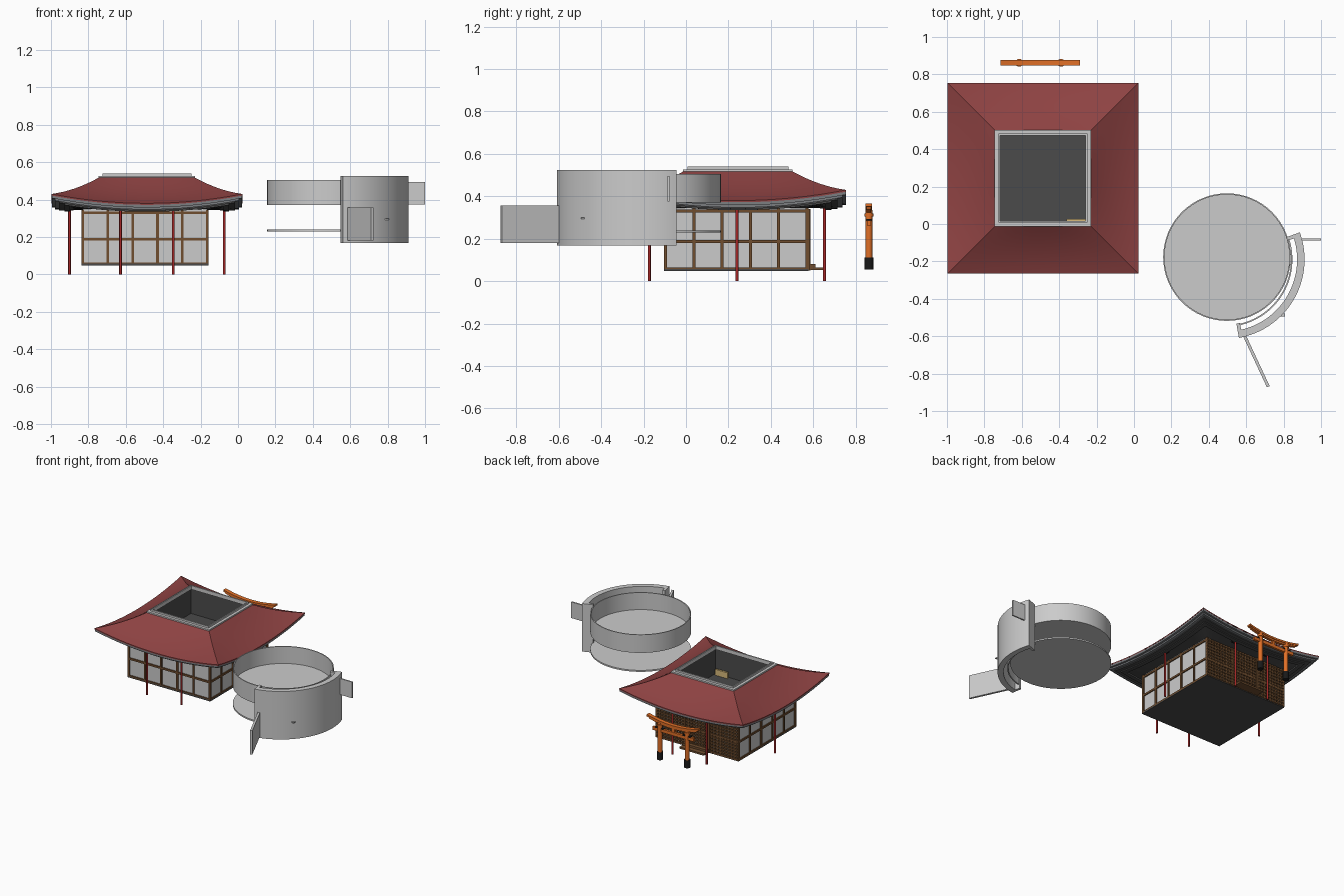
import bpy, bmesh
from math import sin, cos, radians, pi
from mathutils import Vector, Matrix

if "Cube" in bpy.data.objects:
    bpy.data.objects.remove(bpy.data.objects["Cube"])


def mat(name, *rgb):
    m = bpy.data.materials.new(name)
    m.diffuse_color = (*rgb, 1)
    m.use_nodes = True
    m.node_tree.nodes["Principled BSDF"].inputs["Base Color"].default_value = m.diffuse_color
    return m


RED = mat("roof_red", .27, .055, .055)
POST = mat("post_red", .38, .02, .02)
BROWN = mat("wood_brown", .16, .075, .028)
DARK = mat("dark_grey", .07, .07, .07)
BLACK = mat("black", .01, .01, .01)
ORANGE = mat("gate_orange", .75, .16, .02)
TAN = mat("tan", .7, .5, .2)
EAVE = mat("eave_grey", .2, .21, .22)


def finish(name, bm, m=None, smooth=False):
    bmesh.ops.recalc_face_normals(bm, faces=bm.faces)
    me = bpy.data.meshes.new(name)
    bm.to_mesh(me)
    bm.free()
    ob = bpy.data.objects.new(name, me)
    bpy.context.collection.objects.link(ob)
    if m:
        me.materials.append(m)
    if smooth:
        bpy.ops.object.select_all(action='DESELECT')
        ob.select_set(True)
        bpy.context.view_layer.objects.active = ob
        bpy.ops.object.shade_smooth_by_angle(angle=radians(35))
    return ob


def boxes(name, items, m=None):
    """items: (x0, x1, y0, y1, z0, z1)"""
    bm = bmesh.new()
    for x0, x1, y0, y1, z0, z1 in items:
        mx = (Matrix.Translation(((x0 + x1) / 2, (y0 + y1) / 2, (z0 + z1) / 2))
              @ Matrix.Diagonal((x1 - x0, y1 - y0, z1 - z0, 1)))
        bmesh.ops.create_cube(bm, size=1, matrix=mx)
    return finish(name, bm, m)


def rods(name, items, m=None, seg=16):
    """items: (x, y, z0, z1, radius)"""
    bm = bmesh.new()
    for x, y, z0, z1, r in items:
        bmesh.ops.create_cone(bm, cap_ends=True, segments=seg, radius1=r, radius2=r, depth=z1 - z0,
                              matrix=Matrix.Translation((x, y, (z0 + z1) / 2)))
    return finish(name, bm, m, True)


def square_loft(name, c, profile, m=None, n=16, closed=False):
    """profile: (half width, z at mid side, corner lift)"""
    bm = bmesh.new()
    rings = []
    for h, z, lift in profile:
        ring = []
        for k in range(4):
            rot = Matrix.Rotation(k * pi / 2, 3, 'Z')
            for i in range(n):
                s = -1 + 2 * i / n
                p = rot @ Vector((h * s, -h, z + lift * s * s))
                ring.append(bm.verts.new(p + Vector((*c, 0))))
        rings.append(ring)
    pairs = list(zip(rings, rings[1:])) + ([(rings[-1], rings[0])] if closed else [])
    for a, b in pairs:
        for i in range(4 * n):
            j = (i + 1) % (4 * n)
            bm.faces.new((a[i], a[j], b[j], b[i]))
    return finish(name, bm, m, True)


def arc_band(name, c, profile, a0, a1, n, m=None):
    """sweep a closed (radius, z) section around a vertical axis"""
    bm = bmesh.new()
    full = abs(a1 - a0) >= 360
    secs = []
    for i in range(n if full else n + 1):
        a = radians(a0 + (a1 - a0) * i / n)
        secs.append([bm.verts.new((c[0] + r * cos(a), c[1] + r * sin(a), z)) for r, z in profile])
    k = len(profile)
    for i in range(n):
        a, b = secs[i], secs[(i + 1) % len(secs)]
        for j in range(k):
            bm.faces.new((a[j], a[(j + 1) % k], b[(j + 1) % k], b[j]))
    if not full:
        bm.faces.new(secs[0])
        bm.faces.new(secs[-1])
    return finish(name, bm, m, True)


def rect(r0, r1, z0, z1):
    return [(r0, z0), (r1, z0), (r1, z1), (r0, z1)]


# ---- Pavilion roof: concave shell with lifted corners
C = (-.487, .245)
prof = []
for i in range(9):
    t = i / 8
    prof.append((.258 + .252 * t, .517 - .19 * t + .053 * t * t, .05 * t))
square_loft("roof", C, prof + [(.51, .372, .05)], RED)
square_loft("eave_layers", C, [(.508, .373, .05), (.508, .358, .05), (.492, .358, .048), (.492, .347, .048),
                               (.47, .347, .045)], EAVE)
square_loft("soffit", C, [(.47, .349, .045), (.47, .341, .043), (.44, .341, .038), (.44, .335, .036),
                          (.41, .335, .03), (.41, .345, .03), (.325, .345, 0)], DARK)
square_loft("roof_rim", C, [(.258, .512, 0), (.258, .527, 0), (.238, .527, 0), (.238, .54, 0),
                            (.229, .54, 0), (.229, .512, 0)], n=1, closed=True)
square_loft("roof_well_lining", C, [(.24, .515, 0), (.24, .325, 0)], DARK, n=1)
boxes("ceiling", [(C[0] - .33, C[0] + .32, C[1] - .33, C[1] + .32, .31, .326)], DARK)
boxes("ceiling_plaque", [(-.36, -.26, .014, .028, .326, .37)], TAN)

# ---- Pavilion walls
WX, WY, H = -.497, .237, .34
X0, X1, Y0, Y1 = WX - H, WX + H, WY - H, WY + H
boxes("floor", [(X0, X1, Y0, Y1, .047, .058)], DARK)
e, d = .008, .014
boxes("wall_panels", [(X0 + e, X1 - e, Y0 + e, Y0 + d, .055, .35), (X0 + e, X1 - e, Y1 - d, Y1 - e, .055, .35),
                      (X0 + e, X0 + d, Y0 + e, Y1 - e, .055, .35), (X1 - d, X1 - e, Y0 + e, Y1 - e, .055, .35)])
frame = []
w = .007
for z in (.057, .187, .33):
    for y in (Y0, Y1 - d):
        frame.append((X0, X1, y, y + d, z - w, z + w))
    for x in (X0, X1 - d):
        frame.append((x, x + d, Y0, Y1, z - w, z + w))
for i in range(6):
    o = w + (2 * H - 2 * w) * i / 5
    frame.append((X0 + o - w, X0 + o + w, Y0, Y0 + d, .05, .345))
    for x in (X0, X1 - d):
        frame.append((x, x + d, Y0 + o - w, Y0 + o + w, .05, .345))
boxes("wall_frame", frame, BROWN)

# back lattice screen, door frame and steps
lat = []
for i in range(29):
    x = X0 + .005 + (2 * H - .01) * i / 28
    lat.append((x - .005, x + .005, Y1 - .008, Y1 + .004, .05, .34))
for i in range(13):
    z = .06 + .27 * i / 12
    lat.append((X0, X1, Y1 - .008, Y1 + .006, z - .005, z + .005))
boxes("back_lattice", lat, BROWN)
boxes("back_door_frame", [(WX + s * .1 - w, WX + s * .1 + w, Y1 - d, Y1 + .009, .05, .34) for s in (-1, 1)], BROWN)
boxes("back_steps", [(WX - .1, WX + .1, Y1, .645, .052, .065), (WX - .1, WX + .1, Y1, .61, .065, .08)], BROWN)

# ---- Posts and brackets
PY = .24
spots = [(C[0] + s * .414, PY) for s in (-1, 1)]
spots += [(C[0] + s * .141, PY + q * .413) for s in (-1, 1) for q in (-1, 1)]
rods("posts", [(x, y, 0, .36, .007) for x, y in spots], POST, 12)
boxes("post_brackets", [(x - .022, x + .022, y - .022, y + .022, .342, .372) for x, y in spots], BLACK)

# ---- Gate behind the pavilion
GX, GY = -.502, .862
legs = [GX - .112, GX + .112]
rods("gate_legs", [(x, GY, .1, .335, .016) for x in legs], ORANGE)
rods("gate_feet", [(x, GY, .055, .112, .021) for x in legs], BLACK)
rods("gate_collars", [(x, GY, .305, .318, .021) for x in legs], ORANGE)
boxes("gate_tie_beam", [(GX - .17, GX + .17, GY - .009, GY + .009, .262, .286),
                        (GX - .012, GX + .012, GY - .008, GY + .008, .28, .33)], ORANGE)
boxes("gate_wedges", [(x + s * .024 - .008, x + s * .024 + .008, GY - .012, GY + .012, .284, .292)
                      for x in legs for s in (-1, 1)], BLACK)


def curved_beam(name, half, z, th, dep, m):
    bm = bmesh.new()
    prev = None
    for i in range(17):
        s = -1 + i / 8
        zz = z + .028 * s * s
        cur = [bm.verts.new((GX + half * s, GY + y, zz + k))
               for y, k in ((-dep, 0), (dep, 0), (dep, th), (-dep, th))]
        if prev:
            for j in range(4):
                bm.faces.new((prev[j], prev[(j + 1) % 4], cur[(j + 1) % 4], cur[j]))
        else:
            bm.faces.new(cur)
        prev = cur
    bm.faces.new(prev)
    return finish(name, bm, m, True)


curved_beam("gate_lower_lintel", .195, .312, .014, .011, ORANGE)
curved_beam("gate_top_lintel", .212, .325, .014, .015, ORANGE)

# ---- Round tub and disc
T = (.497, -.177)
arc_band("tub_wall", T, rect(.334, .341, .37, .505), 0, 360, 64)
rods("tub_floor", [(*T, .37, .378, .338)], None, 64)
rods("lower_disc", [(*T, .229, .24, .341)], None, 64)

# ---- Curved outer shield
A = (.487, -.19)
arc_band("shield_wall", A, rect(.385, .425, .168, .525), -80, 20, 32)
arc_band("shield_inner_wall", A, rect(.352, .36, .2, .48), -78, 18, 32)
for nm, a in (("front", -80), ("back", 17)):
    arc_band("shield_end_" + nm, A, rect(.348, .425, .168, .525), a, a + 3, 2)
boxes("shield_back_plate", [(.88, 1.0, -.087, -.077, .375, .495)])
boxes("shield_knob", [(.787, .807, -.495, -.478, .292, .299)])

# radial front plate
p, q = Vector((.585, -.585)), Vector((.718, -.87))
u = (q - p).normalized()
plate = boxes("shield_front_plate", [(0, (q - p).length, -.008, .008, .18, .357)])
plate.matrix_world = Matrix.Translation((p.x, p.y, 0)) @ Matrix(((u.x, -u.y, 0), (u.y, u.x, 0), (0, 0, 1))).to_4x4()
